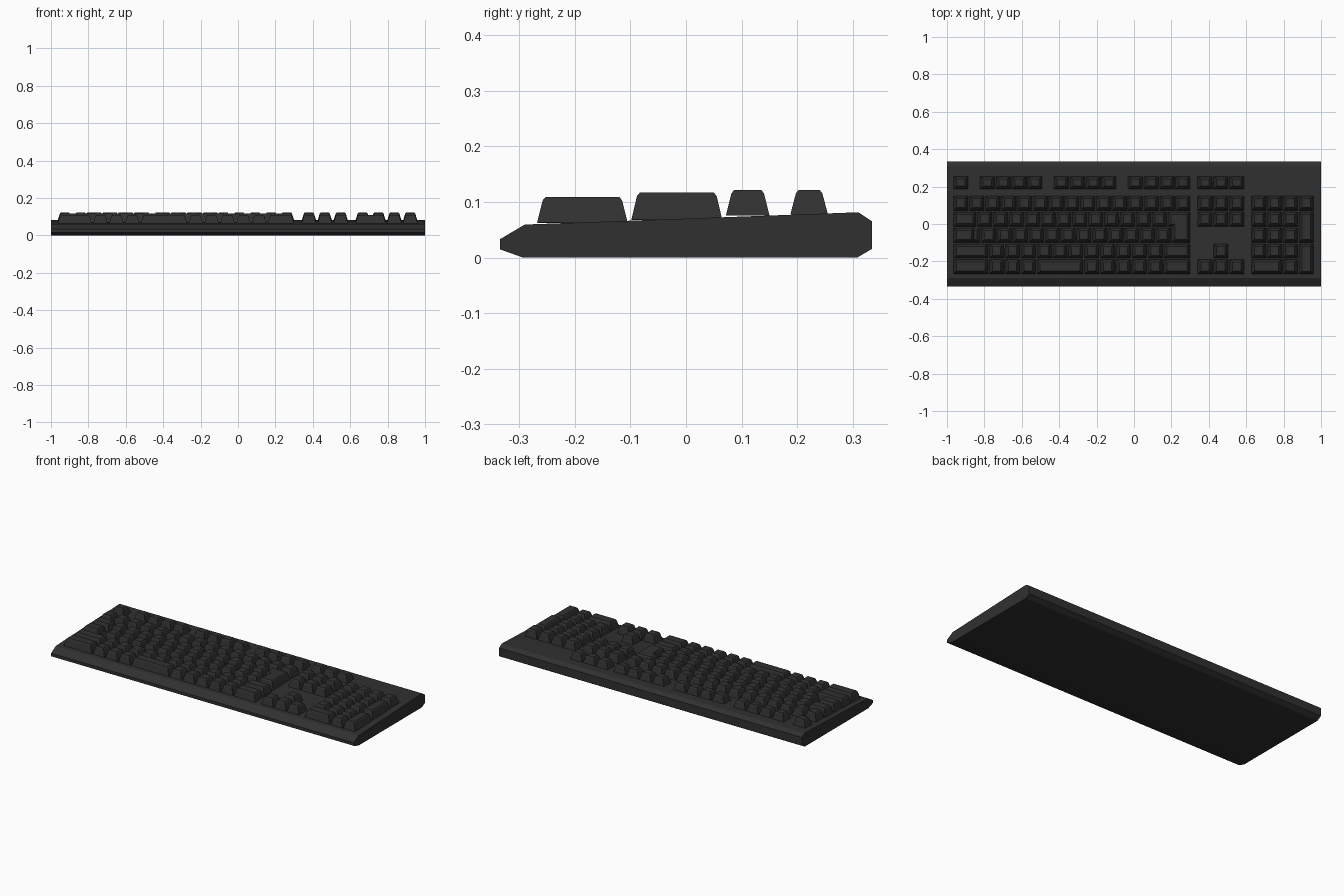
import bpy, bmesh, math

if "Cube" in bpy.data.objects:
    bpy.data.objects.remove(bpy.data.objects["Cube"])

U = 0.0848            # one key unit
GAP = 0.0033          # half gap between keys
X_MAIN, X_NAV, X_PAD = -0.968, 0.337, 0.624

# rows: centre y, base z, top z
ROWS = {"fn": (0.2215, 0.078, 0.122), "num": (0.111, 0.076, 0.122),
        "tab": (0.026, 0.069, 0.117), "home": (-0.059, 0.068, 0.116),
        "shift": (-0.144, 0.063, 0.109), "space": (-0.228, 0.062, 0.108)}

mat = bpy.data.materials.new("dark_plastic")
mat.diffuse_color = (0.03, 0.03, 0.03, 1)
mat.use_nodes = True
mat.node_tree.nodes["Principled BSDF"].inputs["Base Color"].default_value = mat.diffuse_color


def finish(name, bm, angle):
    bmesh.ops.recalc_face_normals(bm, faces=bm.faces)
    me = bpy.data.meshes.new(name)
    bm.to_mesh(me)
    bm.free()
    me.materials.append(mat)
    ob = bpy.data.objects.new(name, me)
    bpy.context.collection.objects.link(ob)
    bpy.ops.object.select_all(action='DESELECT')
    ob.select_set(True)
    bpy.context.view_layer.objects.active = ob
    bpy.ops.object.shade_smooth_by_angle(angle=math.radians(angle))
    return ob


def inset(poly, dx, dy):
    """Shrink an axis-aligned counter-clockwise outline."""
    out = []
    n = len(poly)
    for i, (x, y) in enumerate(poly):
        for a, b in ((poly[i - 1], (x, y)), ((x, y), poly[(i + 1) % n])):
            if abs(a[0] - b[0]) > 1e-6:
                ny = y + math.copysign(dy, b[0] - a[0])
            else:
                nx = x - math.copysign(dx, b[1] - a[1])
        out.append((nx, ny))
    return out


def keycap(bm, poly, z0, z1):
    levels = [(GAP, GAP, z0), (GAP + 0.012, GAP + 0.01, z1 - 0.006),
              (GAP + 0.017, GAP + 0.015, z1)]
    rings = [[bm.verts.new((x, y, z)) for x, y in inset(poly, dx, dy)]
             for dx, dy, z in levels]
    n = len(poly)
    for lo, hi in zip(rings, rings[1:]):
        for i in range(n):
            j = (i + 1) % n
            bm.faces.new((lo[i], lo[j], hi[j], hi[i]))
    bm.faces.new(rings[-1])
    bm.faces.new(rings[0][::-1])


def rect(x0, x1, y0, y1):
    return [(x0, y0), (x1, y0), (x1, y1), (x0, y1)]


def row(bm, x, name, widths, tall=False):
    """Lay keys left to right; negative widths are empty space."""
    y, z0, z1 = ROWS[name]
    half = 0.037 if name == "fn" else U / 2
    for w in widths:
        if w > 0:
            keycap(bm, rect(x, x + w * U, y - half - (U if tall else 0), y + half), z0, z1)
        x += abs(w) * U


# case: side profile swept across the width
profile = [(-0.335, 0.015), (-0.293, 0.0), (0.308, 0.0), (0.335, 0.016), (0.335, 0.065),
           (0.311, 0.081), (0.295, 0.081), (-0.29, 0.0595)]
profile.append((-0.335, 0.033))
bm = bmesh.new()
f = bm.faces.new([bm.verts.new((-1, y, z)) for y, z in profile])
ext = bmesh.ops.extrude_face_region(bm, geom=[f])["geom"]
bmesh.ops.translate(bm, vec=(2, 0, 0), verts=[v for v in ext if isinstance(v, bmesh.types.BMVert)])
finish("case", bm, 25)

# function row
bm = bmesh.new()
g = -2 / 3
row(bm, X_MAIN, "fn", [1] + [g, 1, 1, 1, 1] * 3)
row(bm, X_NAV, "fn", [1, 1, 1])
finish("function_keys", bm, 20)

# main typing block
bm = bmesh.new()
row(bm, X_MAIN, "num", [1] * 15)
row(bm, X_MAIN, "tab", [1.5] + [1] * 12)
row(bm, X_MAIN, "home", [1.4, -0.35] + [1] * 12)
row(bm, X_MAIN, "shift", [2.25] + [1] * 11 + [1.75])
row(bm, X_MAIN, "space", [2.25, 1, 1, 1, 3, 1, 1, 1, 1, 1, 1.75])
finish("main_keys", bm, 20)

# low step beside the lock key
bm = bmesh.new()
y = ROWS["home"][0]
keycap(bm, rect(X_MAIN + 1.1 * U, X_MAIN + 1.75 * U, y - U / 2, y + U / 2), 0.068, 0.09)
finish("lock_key_step", bm, 20)

# L-shaped enter key
bm = bmesh.new()
xa, xb, xc = (X_MAIN + k * U for k in (13.5, 13.75, 15))
yt, ym, yb = 0.026 + U / 2, -0.017, -0.059 - U / 2
keycap(bm, [(xb, yb), (xc, yb), (xc, yt), (xa, yt), (xa, ym), (xb, ym)], 0.069, 0.117)
finish("enter_key", bm, 20)

# navigation and arrow keys
bm = bmesh.new()
for name, widths in (("num", [1] * 3), ("tab", [1] * 3), ("shift", [-1, 1]), ("space", [1] * 3)):
    row(bm, X_NAV, name, widths)
finish("navigation_keys", bm, 20)

# number pad with two double-height keys
bm = bmesh.new()
for name, widths in (("num", [1] * 4), ("tab", [1] * 3), ("home", [1] * 3),
                     ("shift", [1] * 3), ("space", [2, 1])):
    row(bm, X_PAD, name, widths)
for name in ("tab", "shift"):
    row(bm, X_PAD, name, [-3, 1], tall=True)
finish("number_pad_keys", bm, 20)
